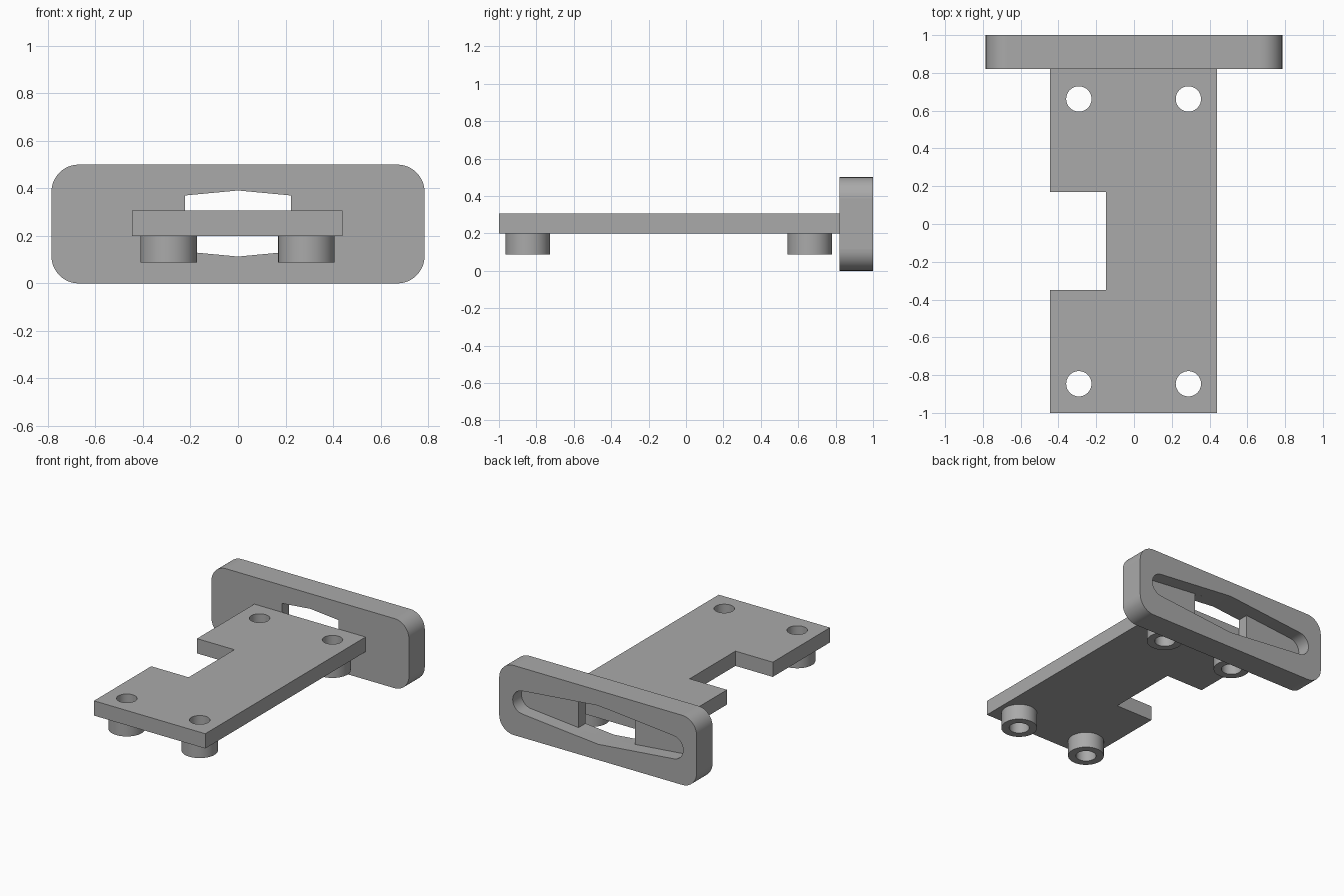
import bpy, bmesh
from math import sin, cos, pi, atan2, radians
from mathutils import Vector

cube = bpy.data.objects.get("Cube")
if cube:
    bpy.data.objects.remove(cube, do_unlink=True)

grey = bpy.data.materials.new("plain grey")
grey.use_nodes = True
GREY = (0.4, 0.4, 0.4, 1)
grey.diffuse_color = GREY
grey.node_tree.nodes["Principled BSDF"].inputs["Base Color"].default_value = GREY


def arc(cx, cy, r, start, end, steps):
    return [(cx + r * cos(start + (end - start) * i / steps),
             cy + r * sin(start + (end - start) * i / steps)) for i in range(steps + 1)]


def prism(name, outline, low, high, axis="Z"):
    """Extrude a 2D outline along Z (outline in xy) or Y (outline in xz)."""
    bm = bmesh.new()
    place = (lambda a, b: (a, b, low)) if axis == "Z" else (lambda a, b: (a, low, b))
    face = bm.faces.new([bm.verts.new(place(a, b)) for a, b in outline])
    out = bmesh.ops.extrude_face_region(bm, geom=[face])
    shift = Vector((0, 0, high - low)) if axis == "Z" else Vector((0, high - low, 0))
    moved = [v for v in out["geom"] if isinstance(v, bmesh.types.BMVert)]
    bmesh.ops.translate(bm, vec=shift, verts=moved)
    bmesh.ops.recalc_face_normals(bm, faces=bm.faces)
    mesh = bpy.data.meshes.new(name)
    bm.to_mesh(mesh)
    bm.free()
    mesh.materials.append(grey)
    obj = bpy.data.objects.new(name, mesh)
    bpy.context.collection.objects.link(obj)
    return obj


def activate(obj):
    bpy.ops.object.select_all(action="DESELECT")
    obj.select_set(True)
    bpy.context.view_layer.objects.active = obj


def combine(target, other, operation):
    other.hide_render = True
    activate(target)
    mod = target.modifiers.new(operation, "BOOLEAN")
    mod.operation, mod.solver, mod.object = operation, "EXACT", other
    bpy.ops.object.modifier_apply(modifier=mod.name)
    bpy.data.objects.remove(other, do_unlink=True)


def disc(x, y, r):
    return arc(x, y, r, 0, 2 * pi, 48)[:-1]


# Mounting plate with a notch in its right side
plate = prism("mounting_plate", [
    (-0.445, -1), (0.44, -1), (0.44, 0.82), (-0.445, 0.82),
    (-0.445, 0.17), (-0.148, 0.17), (-0.148, -0.35), (-0.445, -0.35)], 0.2, 0.306)

# Four standoffs under the plate, bored right through
centres = [(x, y) for x in (-0.292, 0.288) for y in (-0.846, 0.662)]
for x, y in centres:
    combine(plate, prism("standoff", disc(x, y, 0.119), 0.087, 0.25), "UNION")
for x, y in centres:
    combine(plate, prism("bore", disc(x, y, 0.067), 0, 0.5), "DIFFERENCE")

# End block with rounded corners
W, H, R = 0.785, 0.5, 0.115
FRONT, BACK, FLOOR = 0.82, 1.0, 0.9
outline = []
for i, (cx, cz) in enumerate([(W - R, H - R), (R - W, H - R), (R - W, R), (W - R, R)]):
    outline += arc(cx, cz, R, i * pi / 2, (i + 1) * pi / 2, 12)
block = prism("end_block", outline, FRONT, BACK, "Y")

# Tapered recess in the back, widest in height at the middle, with round ends
MID, APEX, END, END_R = 0.252, 0.139, 0.595, 0.083
tilt = atan2(APEX - END_R, END)
recess = arc(END, MID, END_R, -pi / 2 + tilt, pi / 2 - tilt, 16) + [(0, MID + APEX)]
recess += arc(-END, MID, END_R, pi / 2 + tilt, 3 * pi / 2 - tilt, 16) + [(0, MID - APEX)]
combine(block, prism("recess", recess, FLOOR, BACK + 0.1, "Y"), "DIFFERENCE")

# Window through the remaining front wall, following the taper
half, side = 0.224, APEX - (APEX - END_R) * 0.224 / END
window = [(half, MID - side), (half, MID + side), (0, MID + APEX),
          (-half, MID + side), (-half, MID - side), (0, MID - APEX)]
combine(block, prism("window", window, FRONT - 0.1, FLOOR + 0.02, "Y"), "DIFFERENCE")

for obj in (plate, block):
    activate(obj)
    bpy.ops.object.shade_smooth_by_angle(angle=radians(30))
    # Keep the large planes flat
    for p in obj.data.polygons:
        if max(abs(c) for c in p.normal) > 0.9999 and p.area > 0.02:
            p.use_smooth = False
